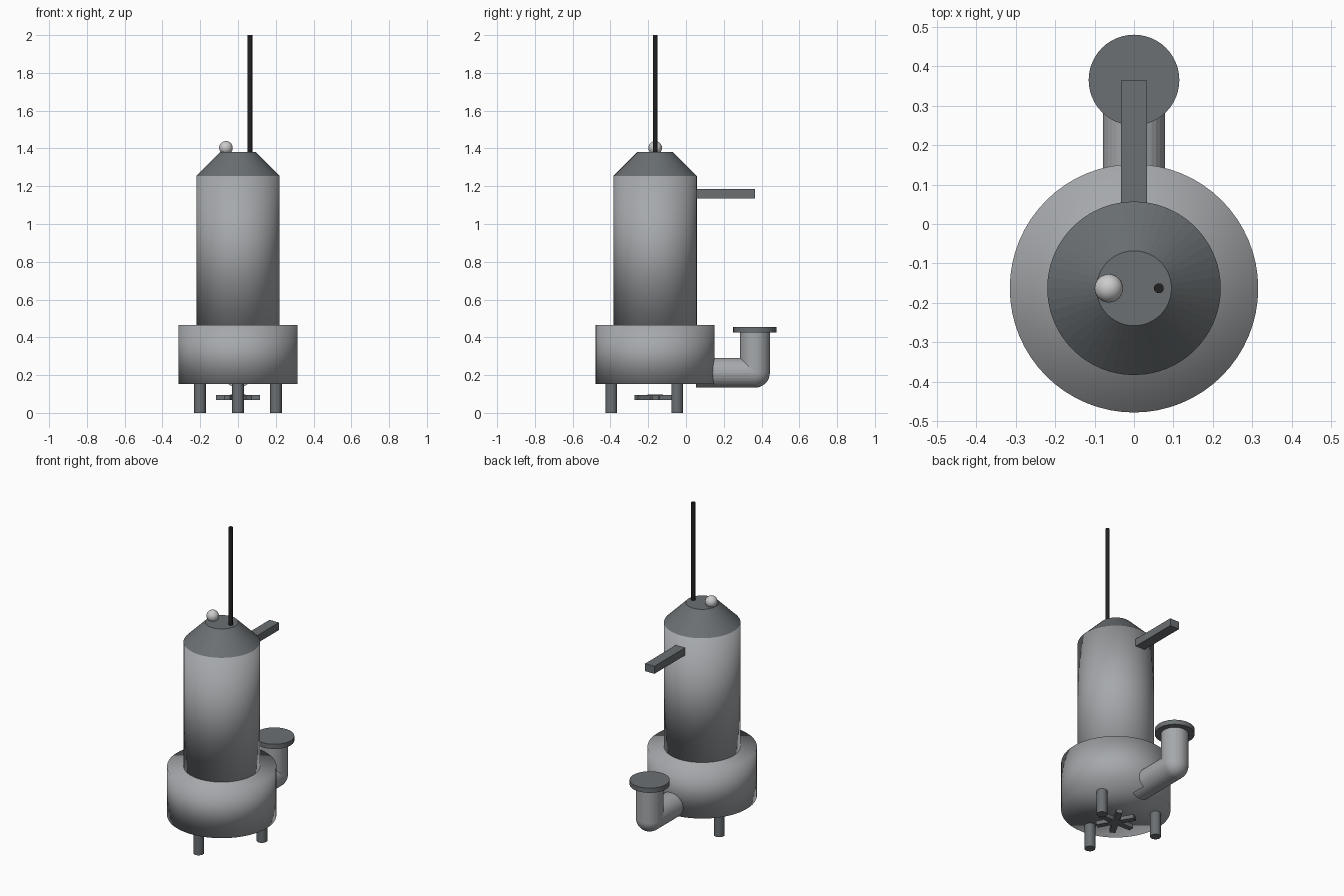
import bpy, math

if "Cube" in bpy.data.objects:
    bpy.data.objects.remove(bpy.data.objects["Cube"])

CY = -0.163          # pump axis
PY, PZ, PR = 0.365, 0.2125, 0.079   # outlet pipe


def material(name, rgb):
    m = bpy.data.materials.new(name)
    m.diffuse_color = (*rgb, 1)
    m.use_nodes = True
    m.node_tree.nodes["Principled BSDF"].inputs["Base Color"].default_value = m.diffuse_color
    return m


PAINT = material("grey_paint", (0.38, 0.395, 0.41))
DARK = material("dark_metal", (0.145, 0.16, 0.17))
STEEL = material("light_steel", (0.55, 0.56, 0.57))
BLACK = material("cable_black", (0.015, 0.015, 0.015))


def finish(name, mat, shade="flat"):
    ob = bpy.context.object
    ob.name = name
    ob.data.materials.append(mat)
    if shade == "smooth":
        bpy.ops.object.shade_smooth()
    elif shade == "angle":
        bpy.ops.object.shade_smooth_by_angle(angle=math.radians(30))
    return ob


def cyl(name, mat, x, y, z0, z1, r, r2=None, n=48, shade="flat"):
    bpy.ops.mesh.primitive_cone_add(vertices=n, radius1=r, radius2=r if r2 is None else r2,
                                    depth=z1 - z0, location=(x, y, (z0 + z1) / 2))
    return finish(name, mat, shade)


def ball(name, mat, loc, r):
    bpy.ops.mesh.primitive_uv_sphere_add(segments=32, ring_count=16, radius=r, location=loc)
    return finish(name, mat, "smooth")


def box(name, mat, loc, size, rot=0):
    bpy.ops.mesh.primitive_cube_add(size=1, location=loc, rotation=(0, 0, rot))
    bpy.context.object.scale = size
    return finish(name, mat)


# Main body stacked on the axis
cyl("volute_casing", PAINT, 0, CY, 0.153, 0.465, 0.315, n=64, shade="smooth")
cyl("motor_housing", PAINT, 0, CY, 0.465, 1.255, 0.22, n=64, shade="smooth")
cyl("top_cap", DARK, 0, CY, 1.255, 1.38, 0.22, 0.095, n=48)

# Power cable and lifting ball
cyl("power_cable", BLACK, 0.063, CY, 1.38, 2.0, 0.0125, n=16)
ball("top_eye", STEEL, (-0.064, CY, 1.403), 0.036)

# Guide bracket
box("guide_bracket", DARK, (0, 0.208, 1.16), (0.065, 0.312, 0.048))

# Discharge pipe with elbow and flange
bpy.ops.mesh.primitive_cylinder_add(vertices=32, radius=PR, depth=PY - 0.052,
                                    location=(0, (PY + 0.052) / 2, PZ),
                                    rotation=(math.pi / 2, 0, 0))
finish("discharge_pipe", PAINT)
ball("elbow", PAINT, (0, PY, PZ), PR)
cyl("riser_pipe", PAINT, 0, PY, PZ, 0.43, PR, n=32)
cyl("outlet_flange", DARK, 0, PY, 0.425, 0.455, 0.115)

# Three legs
for i in range(3):
    a = math.radians(-90 + 120 * i)
    cyl(f"leg_{i + 1}", DARK, 0.232 * math.cos(a), CY + 0.232 * math.sin(a), 0, 0.155, 0.031, n=24)

# Impeller below the casing
cyl("impeller_hub", DARK, 0, CY, 0.068, 0.097, 0.04, n=24)
for i in range(6):
    a = math.radians(60 * i)
    box(f"impeller_blade_{i + 1}", DARK, (0.066 * math.cos(a), CY + 0.066 * math.sin(a), 0.082),
        (0.1, 0.035, 0.025), a)
